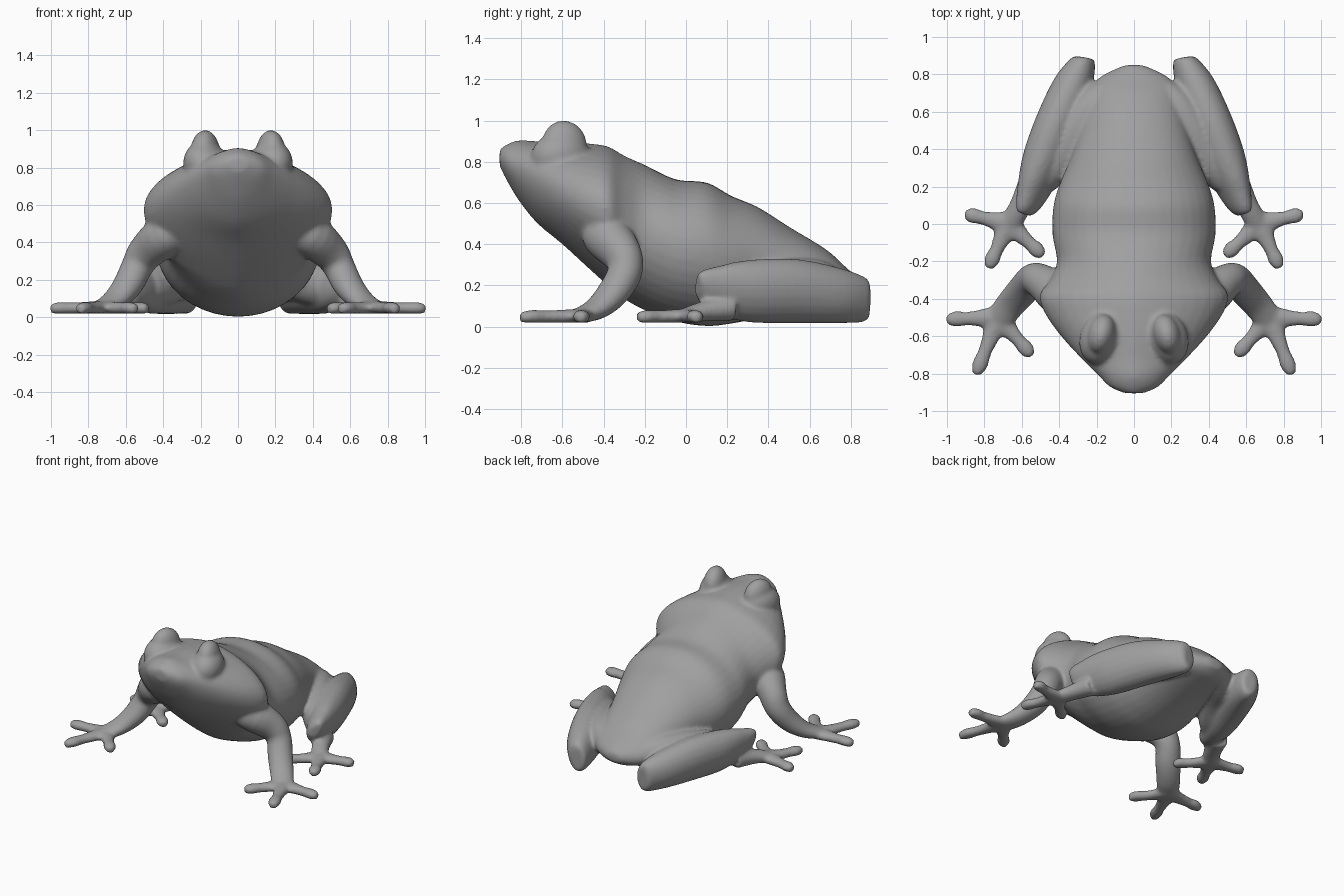
import bpy, bmesh, math
from mathutils import Vector, Matrix

bm = bmesh.new()


def spline(rows, steps=4):
    """Catmull-Rom interpolation through rows of numbers."""
    out = []
    for i in range(len(rows) - 1):
        a, b, c, d = (rows[max(0, min(len(rows) - 1, i + k))] for k in (-1, 0, 1, 2))
        for s in range(steps):
            t = s / steps
            out.append([q + 0.5 * t * (r - p + t * (2 * p - 5 * q + 4 * r - u + t * (3 * (q - r) + u - p)))
                        for p, q, r, u in zip(a, b, c, d)])
    return out + [list(rows[-1])]


def skin(rings):
    """Closed surface through a list of point rings."""
    vs = [[bm.verts.new(p) for p in ring] for ring in rings]
    n = len(vs[0])
    for a, b in zip(vs, vs[1:]):
        for i in range(n):
            j = (i + 1) % n
            bm.faces.new((a[i], a[j], b[j], b[i]))
    bm.faces.new(vs[0][::-1])
    bm.faces.new(vs[-1])


def power(v, e):
    return math.copysign(abs(v) ** e, v)


def limb(rows, side, rolls=(0, 0), n=20):
    """Tube through rows of x, y, z, half width, half height."""
    rows = spline(rows)
    pts = [Vector(r[:3]) for r in rows]
    rings = []
    for i, r in enumerate(rows):
        t = (pts[min(i + 1, len(pts) - 1)] - pts[max(i - 1, 0)]).normalized()
        u = t.cross(Vector((0, 0, 1))).normalized()
        w = u.cross(t)
        roll = rolls[0] + (rolls[1] - rolls[0]) * i / (len(rows) - 1)
        u, w = (u * math.cos(roll) - w * math.sin(roll), w * math.cos(roll) + u * math.sin(roll))
        ring = []
        for k in range(n):
            a = math.tau * k / n
            p = pts[i] + u * r[3] * math.cos(a) + w * r[4] * math.sin(a)
            ring.append((p.x * side, p.y, max(p.z, 0.018)))
        rings.append(ring)
    skin(rings)


def blob(center, size, side, tilt, turn):
    m = (Matrix.Translation((center[0] * side, center[1], center[2])) @ Matrix.Rotation(turn * side, 4, 'Z')
         @ Matrix.Rotation(tilt, 4, 'X') @ Matrix.Diagonal((*size, 1)))
    bmesh.ops.create_uvsphere(bm, u_segments=24, v_segments=14, radius=1, matrix=m)


# Head and trunk: y, half width, top z, widest z, bottom z
trunk = [(-0.905, 0.05, 0.86, 0.82, 0.78), (-0.87, 0.13, 0.885, 0.80, 0.71),
         (-0.81, 0.19, 0.905, 0.77, 0.61), (-0.72, 0.28, 0.90, 0.72, 0.50),
         (-0.60, 0.39, 0.90, 0.65, 0.40), (-0.48, 0.475, 0.89, 0.60, 0.29),
         (-0.38, 0.505, 0.875, 0.57, 0.20), (-0.30, 0.45, 0.83, 0.52, 0.135),
         (-0.20, 0.412, 0.785, 0.45, 0.08), (-0.05, 0.437, 0.715, 0.39, 0.025),
         (0.10, 0.43, 0.70, 0.37, 0.003), (0.22, 0.395, 0.635, 0.34, 0.015),
         (0.35, 0.34, 0.58, 0.32, 0.04), (0.50, 0.29, 0.485, 0.28, 0.07),
         (0.68, 0.24, 0.375, 0.23, 0.10), (0.78, 0.19, 0.285, 0.20, 0.12),
         (0.85, 0.05, 0.225, 0.19, 0.16)]
rings = []
for y, w, top, mid, low in spline(trunk):
    e = 1 + 0.28 * max(0, min(1, (-0.1 - y) / 0.3))
    ring = []
    for k in range(40):
        a = math.tau * k / 40
        h = (top - mid) if math.sin(a) > 0 else (mid - low)
        ring.append((w * power(math.cos(a), e), y, mid + h * math.sin(a)))
    rings.append(ring)
skin(rings)

for side in (1, -1):
    # Bulging eye on a wider brow mound
    blob((0.175, -0.59, 0.885), (0.075, 0.11, 0.117), side, 0.35, 0.25)
    blob((0.18, -0.61, 0.83), (0.11, 0.145, 0.115), side, 0.1, 0.3)

    # Front arm
    limb([(0.25, -0.40, 0.48, 0.09, 0.09), (0.38, -0.385, 0.44, 0.12, 0.115),
          (0.49, -0.31, 0.35, 0.095, 0.10), (0.54, -0.295, 0.27, 0.085, 0.085),
          (0.59, -0.35, 0.17, 0.085, 0.075), (0.66, -0.43, 0.09, 0.08, 0.055),
          (0.73, -0.52, 0.052, 0.075, 0.035)], side)

    # Folded hind leg, upright slab twisting outward at the knee
    limb([(0.265, 0.89, 0.125, 0.05, 0.085), (0.275, 0.855, 0.128, 0.072, 0.112),
          (0.33, 0.73, 0.15, 0.108, 0.137), (0.41, 0.53, 0.172, 0.120, 0.158),
          (0.48, 0.34, 0.173, 0.115, 0.158), (0.535, 0.19, 0.18, 0.085, 0.135),
          (0.575, 0.09, 0.20, 0.055, 0.09), (0.59, 0.055, 0.20, 0.03, 0.06)], side, (0.0, -0.5))

    # Inner thigh joining hip and slab
    limb([(0.12, 0.73, 0.20, 0.07, 0.08), (0.22, 0.64, 0.21, 0.10, 0.115),
          (0.31, 0.50, 0.21, 0.11, 0.12), (0.41, 0.33, 0.18, 0.10, 0.12),
          (0.48, 0.22, 0.16, 0.07, 0.10)], side)

    # Ankle
    limb([(0.55, 0.22, 0.09, 0.07, 0.065), (0.61, 0.09, 0.075, 0.06, 0.05),
          (0.67, -0.01, 0.052, 0.062, 0.036)], side)

    # Toes: palm, then three tips, for the front and hind foot
    feet = [((0.725, -0.50), ((1.005, -0.51), (0.845, -0.805), (0.545, -0.705))),
            ((0.67, 0.00), ((0.905, 0.055), (0.78, -0.235), (0.485, -0.17)))]
    for (px, py), tips in feet:
        for tx, ty in tips:
            mx, my = px * 0.45 + tx * 0.55, py * 0.45 + ty * 0.55
            ex, ey = px * 0.18 + tx * 0.82, py * 0.18 + ty * 0.82
            limb([(px, py, 0.052, 0.07, 0.036), (mx, my, 0.049, 0.038, 0.032),
                  (ex, ey, 0.049, 0.044, 0.034), (tx, ty, 0.044, 0.024, 0.025)], side, n=12)

bmesh.ops.recalc_face_normals(bm, faces=bm.faces)
mesh = bpy.data.meshes.new("frog_skin")
bm.to_mesh(mesh)
bm.free()
frog = bpy.data.objects.new("frog_skin", mesh)
bpy.context.collection.objects.link(frog)

# Darker grey skin
grey = bpy.data.materials.new("dark_grey")
grey.diffuse_color = (0.35, 0.35, 0.35, 1)
mesh.materials.append(grey)

# Fuse all parts into one soft skin
fuse = frog.modifiers.new("fuse", 'REMESH')
fuse.mode = 'VOXEL'
fuse.voxel_size = 0.012
fuse.use_smooth_shade = True
soft = frog.modifiers.new("soften", 'SMOOTH')
soft.factor = 0.5
soft.iterations = 9
